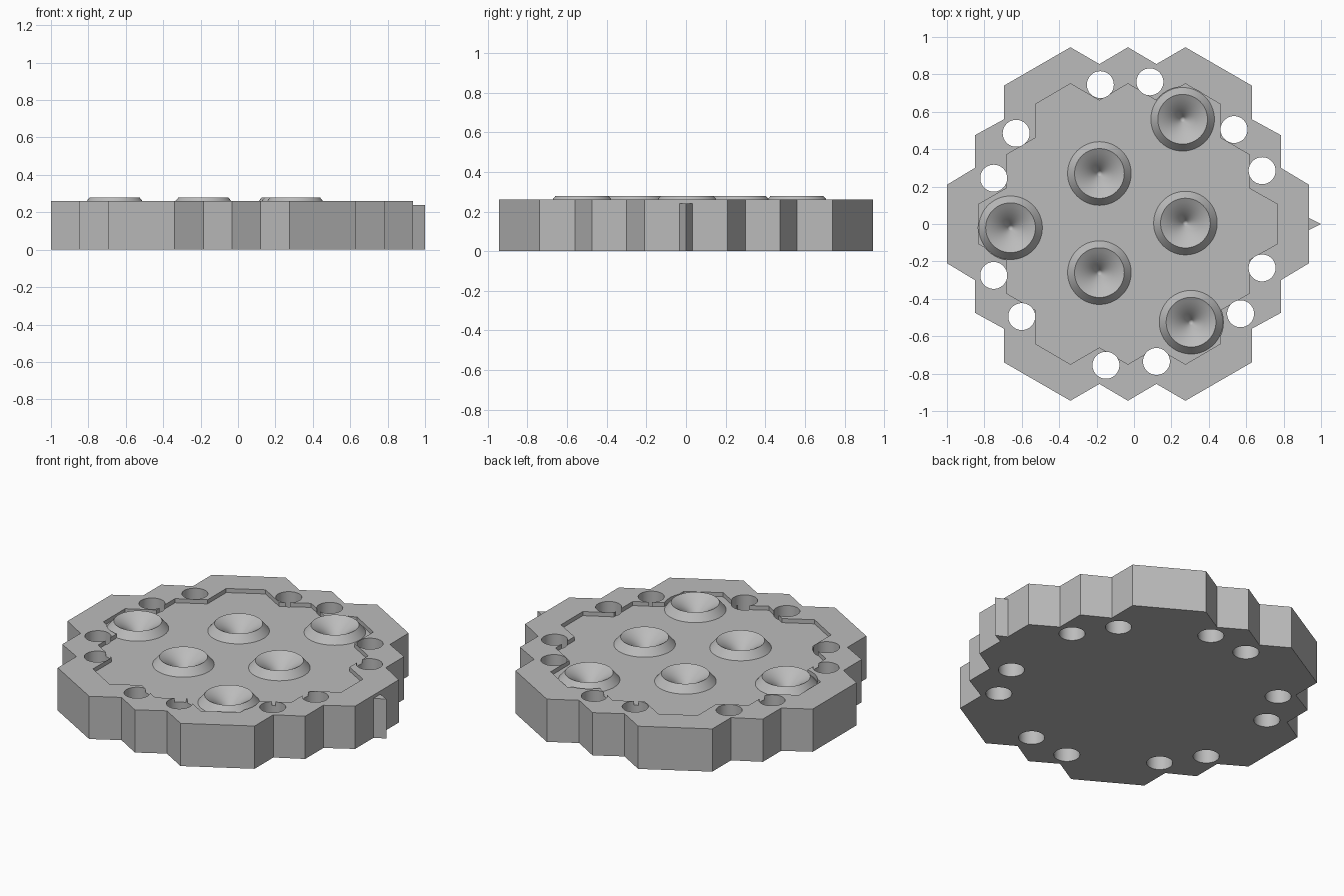
import bpy, bmesh, math

cube = bpy.data.objects.get("Cube")
if cube:
    bpy.data.objects.remove(cube)

TOP, FLOOR, RIM, CX = 0.26, 0.235, 0.28, -0.0325

grey = bpy.data.materials.new("plain grey")
grey.use_nodes = True
colour = (0.5, 0.5, 0.5, 1)
grey.diffuse_color = colour
grey.node_tree.nodes["Principled BSDF"].inputs["Base Color"].default_value = colour


def finish(name, bm):
    bmesh.ops.recalc_face_normals(bm, faces=bm.faces)
    mesh = bpy.data.meshes.new(name)
    bm.to_mesh(mesh)
    bm.free()
    mesh.materials.append(grey)
    ob = bpy.data.objects.new(name, mesh)
    bpy.context.scene.collection.objects.link(ob)
    return ob


def prism(name, outline, z0, z1):
    bm = bmesh.new()
    face = bm.faces.new([bm.verts.new((x, y, z0)) for x, y in outline])
    out = bmesh.ops.extrude_face_region(bm, geom=[face])
    for v in out["geom"]:
        if isinstance(v, bmesh.types.BMVert):
            v.co.z = z1
    return finish(name, bm)


def circle(x, y, r, n=48):
    return [(x + r * math.cos(i * math.tau / n), y + r * math.sin(i * math.tau / n))
            for i in range(n)]


def four_way(quarter):
    # Mirror a quarter outline; its last point lies on the mirror axis
    half = quarter + [(-x, y) for x, y in quarter[-2::-1]]
    full = half + [(-x, -y) for x, y in half]
    pts = []
    for x, y in full:
        pts.append((x + CX, y))
    return pts


def lathe(name, profile, x, y, n=64):
    bm = bmesh.new()
    verts = [bm.verts.new((r, 0, z)) for r, z in profile]
    edges = [bm.edges.new(pair) for pair in zip(verts, verts[1:])]
    bmesh.ops.spin(bm, geom=verts + edges, cent=(0, 0, 0), axis=(0, 0, 1),
                   angle=math.tau, steps=n, use_merge=True)
    bmesh.ops.remove_doubles(bm, verts=bm.verts, dist=0.0005)
    bmesh.ops.translate(bm, verts=bm.verts, vec=(x, y, 0))
    return finish(name, bm)


def smooth(ob):
    bpy.ops.object.select_all(action="DESELECT")
    ob.select_set(True)
    bpy.context.view_layer.objects.active = ob
    bpy.ops.object.shade_smooth_by_angle(angle=math.radians(25))


def cut(target, cutter):
    mod = target.modifiers.new("cut", "BOOLEAN")
    mod.operation, mod.solver, mod.object = "DIFFERENCE", "EXACT", cutter
    bpy.context.view_layer.objects.active = target
    bpy.ops.object.modifier_apply(modifier=mod.name)
    bpy.data.objects.remove(cutter)


# Stepped honeycomb base with a shallow recess of the same shape
outer = [(0.9675, 0.21), (0.8175, 0.3), (0.8175, 0.475), (0.6625, 0.56),
         (0.6625, 0.74), (0.3075, 0.945), (0.1525, 0.855), (0, 0.945)]
inner = [(0.80, 0.105), (0.65, 0.19), (0.65, 0.37), (0.495, 0.46),
         (0.495, 0.64), (0.3075, 0.75), (0.1525, 0.66), (0, 0.75)]
base = prism("base_plate", four_way(outer), 0, TOP)
cut(base, prism("recess_cutter", four_way(inner), FLOOR, 0.4))

# Through holes around the border
holes = [(-0.18, 0.745), (0.085, 0.76), (0.535, 0.505), (0.685, 0.285),
         (0.685, -0.235), (0.57, -0.48), (0.12, -0.735), (-0.15, -0.755),
         (-0.6, -0.495), (-0.75, -0.275), (-0.75, 0.245), (-0.63, 0.485)]
for x, y in holes:
    cut(base, prism("hole_cutter", circle(x, y, 0.072), -0.1, 0.4))

# Raised funnel cups, each set in a bore in the plate
cups = [(0.26, 0.56), (-0.185, 0.27), (-0.66, -0.02),
        (-0.185, -0.26), (0.275, 0.005), (0.305, -0.525)]
profile = [(0, 0.1), (0.17, 0.1), (0.17, FLOOR), (0.133, RIM), (0.11, 0.267),
           (0.085, 0.25), (0.06, 0.229), (0.035, 0.203), (0.015, 0.177), (0, 0.155)]
for i, (x, y) in enumerate(cups):
    cut(base, prism("clearance_cutter", circle(x, y, 0.173, 64), FLOOR, 0.4))
    cut(base, prism("bore_cutter", circle(x, y, 0.165, 64), 0.12, 0.4))
    smooth(lathe(f"funnel_cup_{i + 1}", profile, x, y))
smooth(base)

# Small pointer on the left edge
prism("pointer", [(0.93, -0.035), (1.0, 0), (0.93, 0.035)], 0, 0.24)
